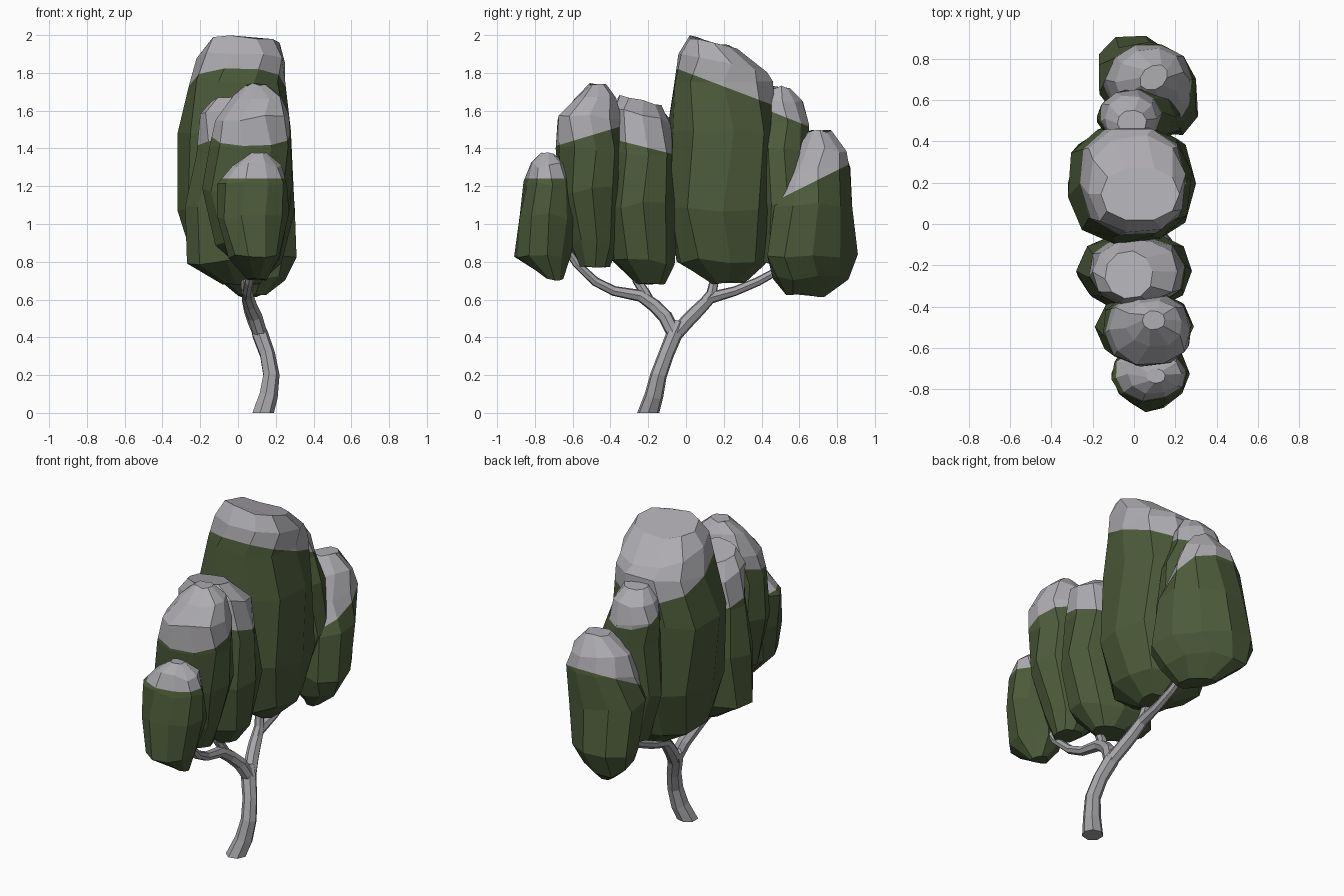
import bpy, bmesh, math, random
from mathutils import Vector

random.seed(7)


def material(name, rgb):
    m = bpy.data.materials.new(name)
    m.diffuse_color = (*rgb, 1)
    return m


GREEN = material("leaf green", (0.073, 0.104, 0.042))
SNOW = material("snow grey", (0.42, 0.41, 0.435))
BARK = material("bark grey", (0.38, 0.37, 0.39))


def finish(bm, name, mats):
    bmesh.ops.recalc_face_normals(bm, faces=bm.faces)
    me = bpy.data.meshes.new(name)
    bm.to_mesh(me)
    bm.free()
    for m in mats:
        me.materials.append(m)
    bpy.context.collection.objects.link(bpy.data.objects.new(name, me))


def skin(bm, rings):
    n = len(rings[0])
    for a, b in zip(rings, rings[1:]):
        for i in range(n):
            j = (i + 1) % n
            bm.faces.new((a[i], a[j], b[j], b[i]))
    bm.faces.new(rings[0][::-1])
    bm.faces.new(rings[-1])


def fit(vals, lo, hi):
    a, b = min(vals), max(vals)
    return [lo + (v - a) / (b - a) * (hi - lo) for v in vals]


# Leaf clump: lumpy rings (z, y min, y max, x min, x max), snow above a sloped plane
def clump(name, rows, snow_z, slope=0.0, top_tilt=0.0, lump=0.04, box=0.95, shear=0.0,
          sides=10):
    bm = bmesh.new()
    rings = []
    for k, (z, y0, y1, x0, x1) in enumerate(rows):
        tilt = top_tilt if k >= len(rows) - 2 else 0
        xs, ys = [], []
        for i in range(sides):
            a = math.tau * (i + 0.25 * (k % 2)) / sides
            c, s = math.cos(a), math.sin(a)
            r = 1 + random.uniform(-lump, lump)
            ys.append(r * math.copysign(abs(s) ** box, s))
            xs.append(r * math.copysign(abs(c) ** box, c) - shear * (1.25 - z) * 2 * ys[-1])
        xs, ys = fit(xs, x0, x1), fit(ys, y0, y1)
        wob = 0.01 if k in (0, len(rows) - 1) else 0.018
        rings.append([bm.verts.new((x, y, min(2.0, z + tilt * (y - (y0 + y1) / 2)
                                              + random.uniform(-wob, wob))))
                      for x, y in zip(xs, ys)])
    skin(bm, rings)
    mid = (rows[2][1] + rows[2][2]) / 2
    co, no = Vector((0, mid, snow_z)), Vector((0, -slope, 1))
    bmesh.ops.bisect_plane(bm, geom=bm.verts[:] + bm.edges[:] + bm.faces[:],
                           plane_co=co, plane_no=no)
    for f in bm.faces:
        f.material_index = int((f.calc_center_median() - co).dot(no) > 0)
    finish(bm, name, [GREEN, SNOW])


clump("end_clump_front", [
    (0.71, -.74, -.65, .05, .15), (0.83, -.91, -.61, -.05, .22),
    (1.04, -.88, -.57, -.11, .27), (1.22, -.86, -.60, -.11, .26),
    (1.31, -.82, -.63, -.03, .23), (1.37, -.77, -.70, .06, .15)], 1.24)
clump("tall_clump_front", [
    (0.78, -.56, -.40, 0, .15), (0.90, -.62, -.36, -.12, .20),
    (1.18, -.67, -.33, -.19, .29), (1.40, -.69, -.33, -.15, .28),
    (1.56, -.68, -.34, -.12, .27), (1.67, -.59, -.37, -.04, .23),
    (1.74, -.51, -.42, .04, .15)], 1.47, 0.3)
clump("inner_clump_front", [
    (0.68, -.26, -.11, -.08, .12), (0.80, -.39, -.06, -.27, .22),
    (1.10, -.42, -.04, -.28, .28), (1.38, -.41, -.06, -.22, .25),
    (1.57, -.38, -.08, -.20, .21), (1.655, -.36, -.13, -.14, .09)],
    1.41, -0.25, -0.22)
clump("main_clump", [
    (0.69, .14, .31, -.06, .12), (0.80, -.05, .42, -.24, .23),
    (1.08, -.09, .48, -.32, .30), (1.48, -.10, .48, -.32, .28),
    (1.75, -.06, .46, -.26, .25), (1.86, -.04, .43, -.22, .25),
    (1.96, .02, .27, -.16, .22)], 1.73, -0.38, -0.24, 0.02, 0.85)
clump("inner_clump_back", [
    (0.80, .40, .60, -.10, .15), (1.10, .38, .65, -.18, .23),
    (1.40, .38, .65, -.18, .20), (1.54, .39, .65, -.17, .14),
    (1.66, .40, .62, -.14, .11), (1.725, .44, .55, -.08, .06)], 1.57, -0.4)
clump("end_clump_back", [
    (0.62, .53, .73, 0, .15), (0.72, .46, .86, -.12, .25),
    (0.84, .43, .91, -.17, .31), (1.10, .46, .88, -.17, .30),
    (1.28, .53, .87, -.14, .27), (1.39, .57, .85, -.09, .24),
    (1.49, .65, .77, .03, .16)], 1.22, 0.5, shear=0.5)


# Tapered seven-sided limb through points (x, y, z, radius)
def limb(name, pts, flat_base=False, sides=7):
    bm = bmesh.new()
    P = [Vector(p[:3]) for p in pts]
    rings = []
    for k, p in enumerate(pts):
        d = (P[min(k + 1, len(P) - 1)] - P[max(k - 1, 0)]).normalized()
        if flat_base and k == 0:
            d = Vector((0, 0, 1))
        u = Vector((1, 0, 0))
        u = (u - d * u.dot(d)).normalized()
        v = d.cross(u)
        rings.append([bm.verts.new(P[k] + p[3] * (u * math.cos(math.tau * i / sides)
                                                 + v * math.sin(math.tau * i / sides)))
                      for i in range(sides)])
    skin(bm, rings)
    finish(bm, name, [BARK])


limb("trunk", [(.13, -.20, 0, .06), (.16, -.17, .09, .051), (.175, -.145, .20, .045),
               (.155, -.105, .31, .042), (.115, -.06, .42, .044),
               (.095, -.035, .475, .034)], True)
limb("front_limb", [(.12, -.06, .41, .038), (.09, -.11, .51, .039), (.065, -.17, .57, .036),
                    (.05, -.24, .62, .033), (.05, -.38, .645, .027), (.06, -.48, .695, .025),
                    (.08, -.58, .79, .022), (.08, -.64, .88, .018)])
limb("front_twig", [(.06, -.19, .58, .03), (.045, -.22, .64, .028),
                    (.035, -.26, .70, .024), (.03, -.28, .80, .02)])
limb("back_limb", [(.12, -.06, .41, .038), (.085, .015, .495, .039), (.065, .07, .55, .037),
                   (.05, .13, .61, .033), (.05, .26, .645, .026), (.05, .38, .695, .024),
                   (.05, .48, .75, .022), (.06, .58, .84, .018)])
limb("back_twig", [(.06, .08, .56, .032), (.05, .135, .63, .029),
                   (.04, .15, .70, .024), (.03, .17, .80, .02)])
